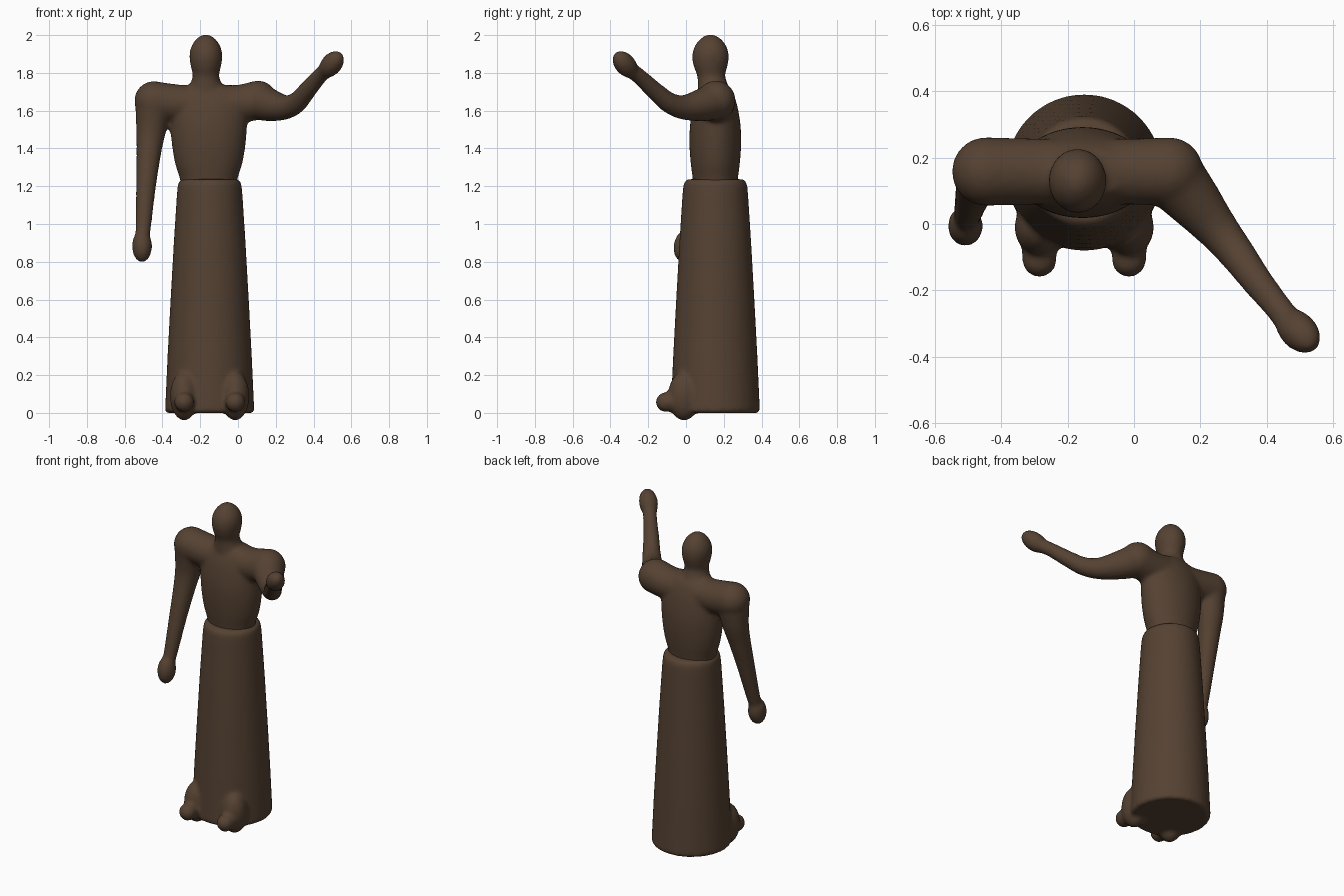
import bpy, bmesh, math
from mathutils import Vector, Matrix

if "Cube" in bpy.data.objects:
    bpy.data.objects.remove(bpy.data.objects["Cube"])

bronze = bpy.data.materials.new("dark bronze brown")
bronze.diffuse_color = (0.091, 0.054, 0.032, 1)
bronze.use_nodes = True
bronze.node_tree.nodes["Principled BSDF"].inputs["Base Color"].default_value = bronze.diffuse_color


def spline(rows, steps=6):
    """Catmull-Rom resampling of any-length rows."""
    out, n = [], len(rows)
    for i in range(n - 1):
        p = [rows[max(i - 1, 0)], rows[i], rows[i + 1], rows[min(i + 2, n - 1)]]
        for s in range(steps):
            t = s / steps
            out.append([0.5 * (2 * b + (c - a) * t + (2 * a - 5 * b + 4 * c - d) * t * t
                               + (3 * b - a - 3 * c + d) * t ** 3) for a, b, c, d in zip(*p)])
    out.append(list(rows[-1]))
    return out


def loft(bm, rows, upright=True, sides=40):
    """Skin rows of (x, y, z, rx, ry); rings lie flat, or across the path."""
    rings = []
    for i, r in enumerate(rows):
        q = Matrix.Identity(3)
        if not upright:
            d = Vector(rows[min(i + 1, len(rows) - 1)][:3]) - Vector(rows[max(i - 1, 0)][:3])
            q = d.to_track_quat('Z', 'Y').to_matrix()
        ring = []
        for k in range(sides):
            a = math.tau * k / sides
            ring.append(bm.verts.new(Vector(r[:3]) + q @ Vector((r[3] * math.cos(a), r[4] * math.sin(a), 0))))
        rings.append(ring)
    for a, b in zip(rings, rings[1:]):
        for k in range(sides):
            j = (k + 1) % sides
            bm.faces.new((a[k], a[j], b[j], b[k]))
    bm.faces.new(rings[0][::-1])
    bm.faces.new(rings[-1])


def ball(bm, centre, radii, direction=(0, 0, 1)):
    rot = Vector(direction).to_track_quat('Z', 'Y').to_matrix().to_4x4()
    m = Matrix.Translation(centre) @ rot @ Matrix.Diagonal((*radii, 1))
    bmesh.ops.create_uvsphere(bm, u_segments=32, v_segments=20, radius=1, matrix=m)


def limb(bm, rows):
    """Round tapering tube through rows of (x, y, z, r), with ball ends."""
    loft(bm, spline([(*r, r[3]) for r in rows]), upright=False, sides=24)
    for r in (rows[0], rows[-1]):
        ball(bm, r[:3], (r[3],) * 3)


def finish(bm, name, voxel, passes):
    """Fuse the overlapping forms into one soft surface."""
    bmesh.ops.recalc_face_normals(bm, faces=bm.faces)
    me = bpy.data.meshes.new(name)
    bm.to_mesh(me)
    bm.free()
    me.materials.append(bronze)
    ob = bpy.data.objects.new(name, me)
    bpy.context.collection.objects.link(ob)
    rm = ob.modifiers.new("fuse", 'REMESH')
    rm.mode, rm.voxel_size, rm.use_smooth_shade = 'VOXEL', voxel, True
    sm = ob.modifiers.new("soften", 'SMOOTH')
    sm.factor, sm.iterations = 0.5, passes
    return ob


CX, CY = -0.15, 0.155

# Upper body: torso, yoke, neck, head and both arms
bm = bmesh.new()
torso = [(1.17, .145, .115), (1.24, .153, .12), (1.32, .178, .13), (1.42, .195, .137), (1.52, .203, .134),
         (1.62, .205, .118), (1.69, .185, .095), (1.73, .13, .07)]
loft(bm, spline([(CX - .005, CY, *t) for t in torso]))
limb(bm, [(-.445, .158, 1.652, .104), (-.3, .158, 1.637, .1), (-.16, .158, 1.64, .1),
          (0, .158, 1.637, .1), (.105, .158, 1.655, .104)])
head = [(.15, 1.66, .11, .09), (.142, 1.735, .085, .08), (.133, 1.785, .07, .074), (.13, 1.83, .079, .088),
        (.13, 1.88, .087, .097), (.13, 1.93, .081, .089), (.13, 1.975, .055, .06), (.13, 2.003, .018, .02)]
loft(bm, spline([(-.17, *h) for h in head]))
# Lowered arm and hand
limb(bm, [(-.445, .155, 1.64, .1), (-.46, .15, 1.5, .08), (-.472, .125, 1.38, .066),
          (-.487, .08, 1.2, .053), (-.499, .035, 1.02, .043), (-.505, .01, .93, .038)])
ball(bm, (-.508, -.006, .883), (.053, .06, .087), (0, .15, 1))
# Raised arm and hand
limb(bm, [(.11, .15, 1.65, .1), (.175, .075, 1.628, .085), (.25, -.015, 1.618, .065), (.31, -.09, 1.643, .055),
          (.365, -.165, 1.705, .048), (.425, -.24, 1.775, .042), (.46, -.285, 1.81, .042)])
ball(bm, (.495, -.322, 1.845), (.056, .056, .09), (.55, -.55, .65))
finish(bm, "upper_body", .012, 7)

# Robe with the two feet pushing out under its hem
bm = bmesh.new()
robe = [(0, .225), (.012, .236), (.3, .223), (.6, .207), (.9, .19), (1.15, .174), (1.205, .169), (1.225, .162), (1.237, .145)]
loft(bm, [(CX, CY, z, r, r) for z, r in robe], sides=64)
for sx in (-1, 1):
    x = CX + sx * .135
    limb(bm, [(x, -.108, .057, .052), (x, .03, .06, .056), (x, .12, .07, .056)])
    ball(bm, (x + .0, -.01, .09), (.075, .085, .13))
finish(bm, "robe_and_feet", .012, 5)
